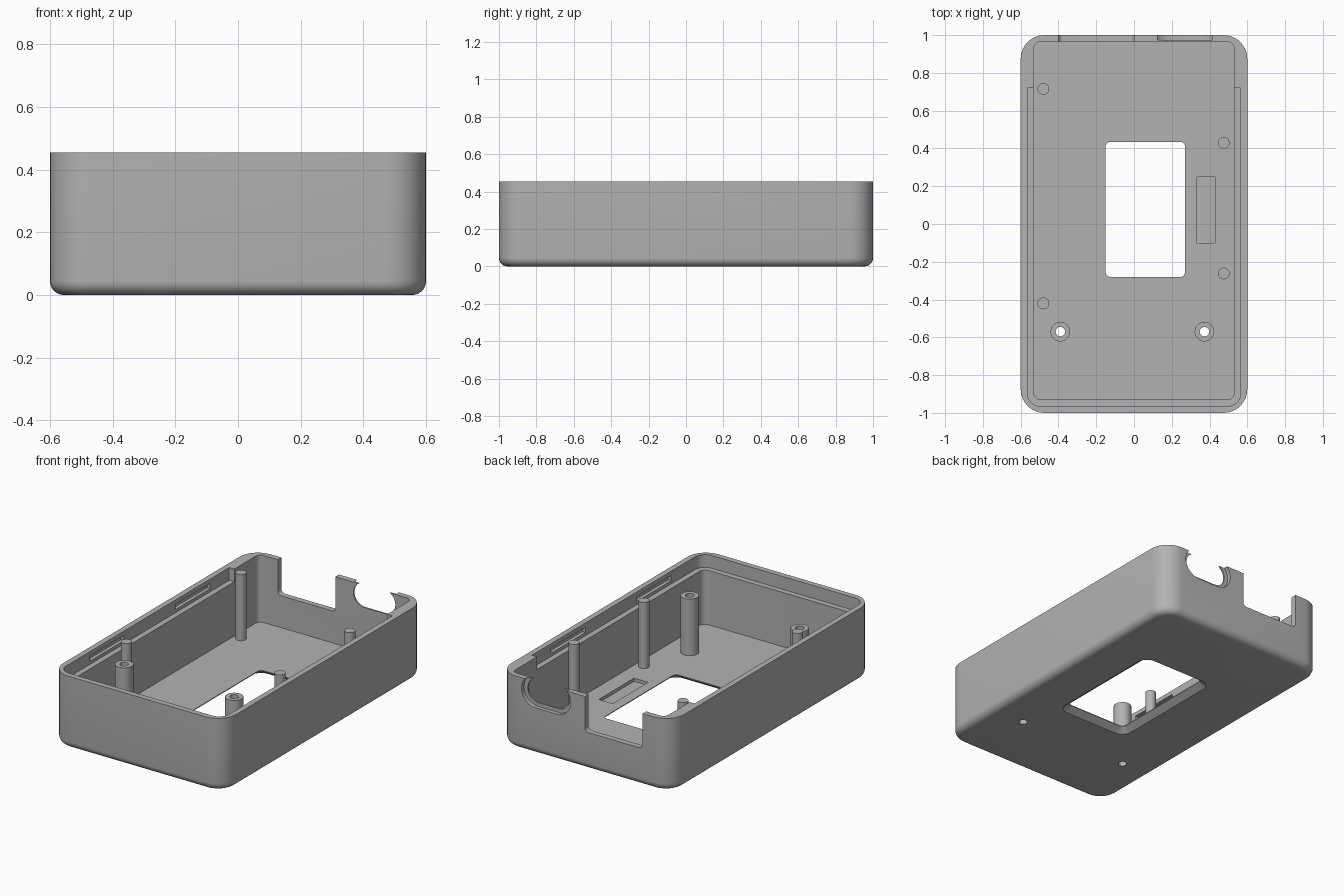
import bpy, bmesh, math

if "Cube" in bpy.data.objects:
    bpy.data.objects.remove(bpy.data.objects["Cube"])

grey = bpy.data.materials.new("light grey plastic")
grey.diffuse_color = (0.45, 0.45, 0.45, 1)
grey.use_nodes = True
grey.node_tree.nodes["Principled BSDF"].inputs["Base Color"].default_value = grey.diffuse_color


def outline(x0, x1, y0, y1, r, r_back=None, n=8):
    """Rounded rectangle; the two corners at y1 may have their own radius."""
    rb = r if r_back is None else r_back
    corners = [(x1 - r, y0 + r, r, -90), (x1 - rb, y1 - rb, rb, 0),
               (x0 + rb, y1 - rb, rb, 90), (x0 + r, y0 + r, r, 180)]
    pts = []
    for cx, cy, rad, start in corners:
        steps = n if rad > 0 else 0
        for i in range(steps + 1):
            a = math.radians(start + 90 * i / max(steps, 1))
            pts.append((cx + rad * math.cos(a), cy + rad * math.sin(a)))
    return pts


def loft(name, layers, along_y=False):
    """Closed solid through stacked outlines: [(points, height), ...]."""
    bm = bmesh.new()
    rings = []
    for pts, h in layers:
        rings.append([bm.verts.new((u, h, v) if along_y else (u, v, h)) for u, v in pts])
    n = len(rings[0])
    for lo, hi in zip(rings, rings[1:]):
        for i in range(n):
            j = (i + 1) % n
            bm.faces.new((lo[i], lo[j], hi[j], hi[i]))
    bm.faces.new(rings[0][::-1])
    bm.faces.new(rings[-1])
    bmesh.ops.recalc_face_normals(bm, faces=bm.faces)
    me = bpy.data.meshes.new(name)
    bm.to_mesh(me)
    bm.free()
    ob = bpy.data.objects.new(name, me)
    bpy.context.collection.objects.link(ob)
    me.materials.append(grey)
    return ob


def prism(name, x0, x1, y0, y1, z0, z1, r=0, r_back=None):
    p = outline(x0, x1, y0, y1, r, r_back)
    return loft(name, [(p, z0), (p, z1)])


def slot_y(name, x0, x1, z0, z1, y0, y1, r):
    p = outline(x0, x1, z0, z1, r)
    return loft(name, [(p, y0), (p, y1)], along_y=True)


def cylinder(name, x, y, r, z0, z1):
    return prism(name, x - r, x + r, y - r, y + r, z0, z1, r * 0.9999)


def select(ob):
    bpy.ops.object.select_all(action='DESELECT')
    ob.select_set(True)
    bpy.context.view_layer.objects.active = ob


def cut(ob, cutter):
    mod = ob.modifiers.new("cut", 'BOOLEAN')
    mod.operation = 'DIFFERENCE'
    mod.solver = 'EXACT'
    mod.object = cutter
    select(ob)
    bpy.ops.object.modifier_apply(modifier=mod.name)
    bpy.data.objects.remove(cutter)


def smooth(ob):
    select(ob)
    bpy.ops.object.shade_smooth_by_angle(angle=math.radians(30))


H, FLOOR, FILLET, R = 0.455, 0.035, 0.045, 0.125

# Outer shell with a rounded bottom edge
layers = []
for k in range(7):
    a = math.radians(90 * k / 6)
    d = FILLET * (1 - math.sin(a))
    layers.append((outline(-0.6 + d, 0.6 - d, -1 + d, 1 - d, R - d), FILLET * (1 - math.cos(a))))
layers.append((layers[-1][0], H))
case = loft("case_shell", layers)

# Main cavity and the stepped lip around the front and sides
cut(case, prism("cavity", -0.53, 0.53, -0.93, 0.965, FLOOR, 0.6, 0.035))
cut(case, prism("lip_step", -0.565, 0.565, -0.965, 0.72, 0.375, 0.6, 0.07, 0))

# Snap grooves inside the side lips
for s in (-1, 1):
    for y in (0.36, -0.49):
        cut(case, prism("snap_groove", s * 0.568 - 0.018, s * 0.568 + 0.018,
                        y - 0.17, y + 0.17, 0.395, 0.428))

# Display window, flared towards the underside
f = 0.04
small = outline(-0.15, 0.27, -0.28, 0.435, 0.025)
big = outline(-0.15 - f, 0.27 + f, -0.28 - f, 0.435 + f, 0.025 + f)
cut(case, loft("window", [(big, -0.1), (big, 0.0), (small, 0.03), (small, 0.1)]))

# Shallow pocket in the floor
cut(case, prism("floor_pocket", 0.333, 0.43, -0.1, 0.25, 0.015, 0.1))

# Rear wall: rectangular notch, then plug opening with its outer recess
cut(case, slot_y("rear_notch", -0.4, 0.0, 0.235, 0.6, 0.93, 1.1, 0.025))
cut(case, slot_y("plug_recess", 0.1, 0.44, 0.292, 0.488, 0.975, 1.1, 0.0975))
cut(case, slot_y("plug_opening", 0.125, 0.415, 0.315, 0.465, 0.93, 1.1, 0.0745))

# Screw standoffs, bored through the floor
for x in (-0.39, 0.373):
    post = cylinder("screw_standoff", x, -0.57, 0.052, FLOOR - 0.005, 0.39)
    cut(post, cylinder("bore", x, -0.57, 0.025, -0.1, 0.6))
    cut(case, cylinder("bore", x, -0.57, 0.025, -0.1, 0.2))
    smooth(post)

# Slim locating posts
for x, y in ((-0.48, 0.715), (-0.48, -0.42), (0.475, 0.43), (0.475, -0.262)):
    smooth(cylinder("locating_post", x, y, 0.031, FLOOR - 0.005, 0.45))

smooth(case)
